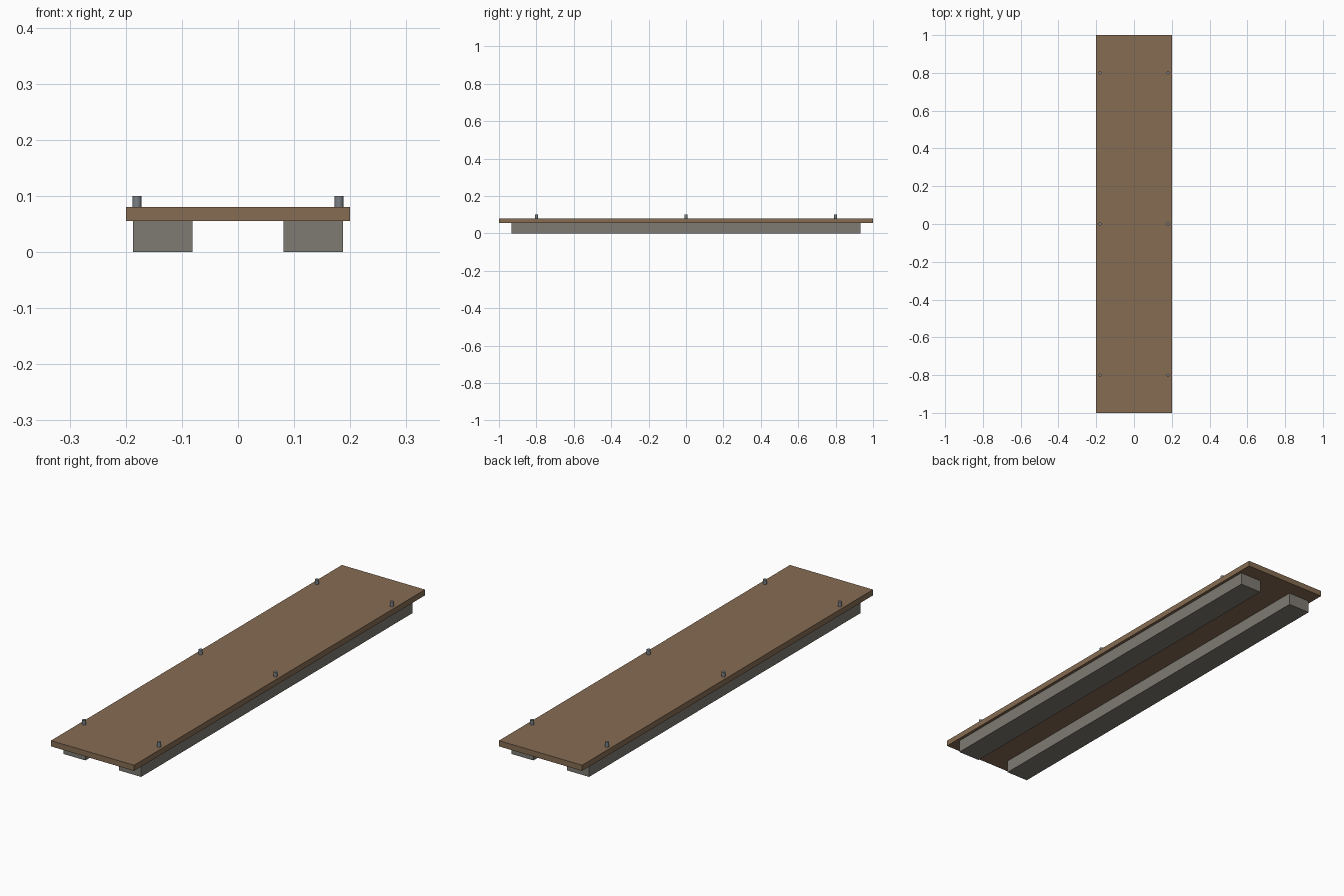
import bpy

if "Cube" in bpy.data.objects:
    bpy.data.objects.remove(bpy.data.objects["Cube"])


def material(name, rgb):
    m = bpy.data.materials.new(name)
    m.diffuse_color = (*rgb, 1)
    m.use_nodes = True
    m.node_tree.nodes["Principled BSDF"].inputs["Base Color"].default_value = m.diffuse_color
    return m


wood = material("wood", (0.24, 0.15, 0.085))
stone = material("warm_grey", (0.21, 0.195, 0.17))
metal = material("steel", (0.2, 0.22, 0.24))


def box(name, x, y, z, mat):
    """Box from (min, max) ranges on each axis."""
    bpy.ops.mesh.primitive_cube_add(size=1, location=[sum(r) / 2 for r in (x, y, z)])
    ob = bpy.context.object
    ob.name = name
    ob.scale = [r[1] - r[0] for r in (x, y, z)]
    bpy.ops.object.transform_apply(location=False, rotation=False, scale=True)
    ob.data.materials.append(mat)


# Plank top
box("plank", (-0.2, 0.2), (-1, 1), (0.055, 0.08), wood)

for side, s in (("left", -1), ("right", 1)):
    # Support rail underneath
    box(f"{side}_rail", sorted((s * 0.081, s * 0.187)), (-0.933, 0.933), (0, 0.055), stone)

    # Pegs along the edge
    for place, y in (("front", -0.8), ("middle", 0), ("back", 0.8)):
        bpy.ops.mesh.primitive_cylinder_add(
            vertices=16, radius=0.008, depth=0.02, location=(s * 0.18, y, 0.09))
        peg = bpy.context.object
        peg.name = f"{side}_{place}_peg"
        peg.data.materials.append(metal)
        bpy.ops.object.shade_smooth_by_angle()
